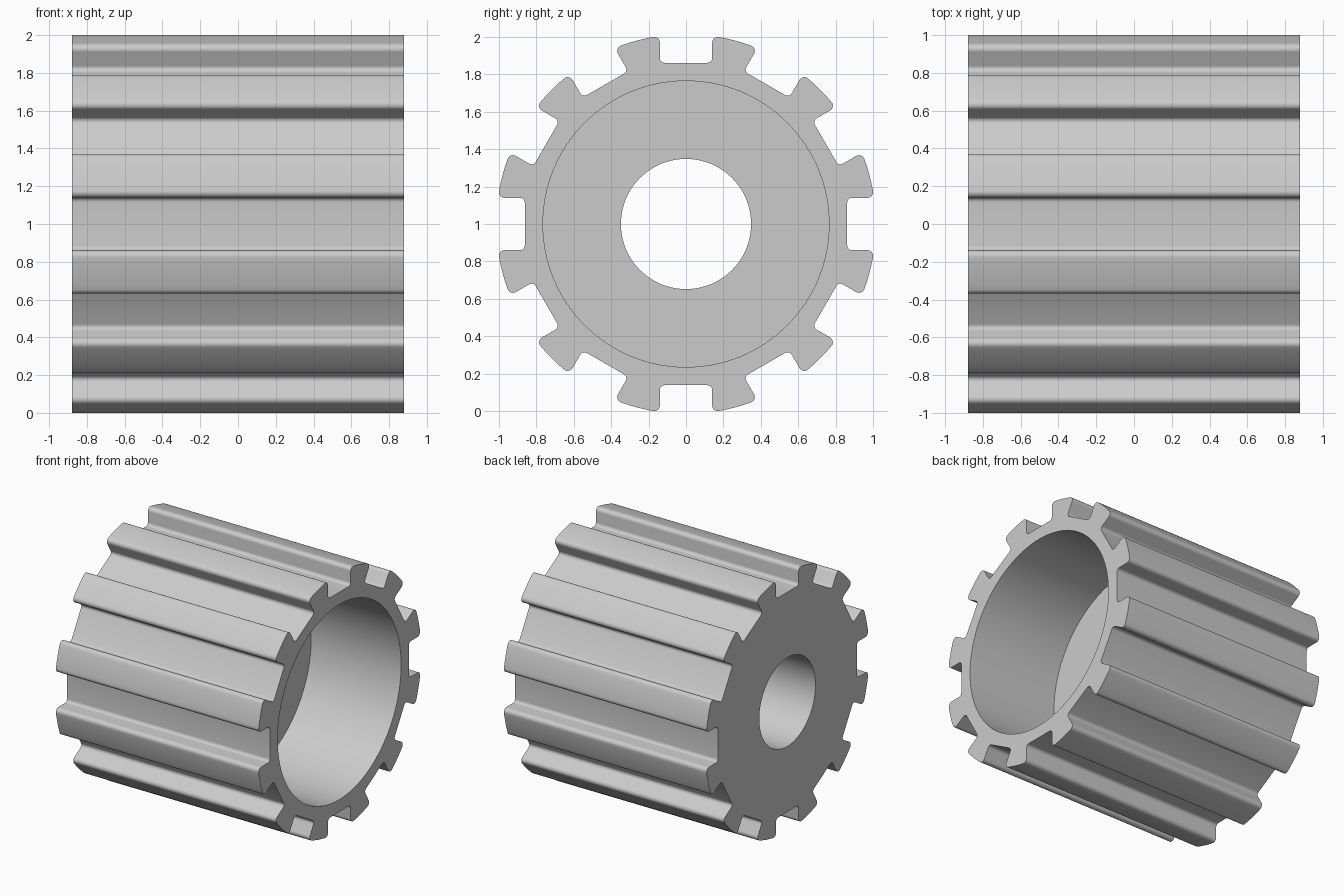
import bpy, bmesh, math
from mathutils import Vector, Matrix

if "Cube" in bpy.data.objects:
    bpy.data.objects.remove(bpy.data.objects["Cube"], do_unlink=True)

HALF_LENGTH = 0.88
TIP_RADIUS = 1.015
SLOT_FLOOR = 0.862
SLOT_HALF = 0.14
FLOOR_FILLET = 0.025
TIP_FILLET = 0.03
TEETH = 12
BORE_RADIUS = 0.348
RECESS_RADIUS = 0.765
RECESS_DEPTH = 0.78

steel = bpy.data.materials.new("plain grey")
steel.use_nodes = True
grey = (0.6, 0.6, 0.6, 1)
steel.diffuse_color = grey
steel.node_tree.nodes["Principled BSDF"].inputs["Base Color"].default_value = grey


def arc(cy, cz, radius, start, end, steps):
    """Points along an arc in the y-z plane."""
    angles = [start + (end - start) * i / steps for i in range(steps + 1)]
    return [Vector((0, cy + radius * math.cos(a), cz + radius * math.sin(a))) for a in angles]


def half_slot():
    """Slot floor corner, straight wall, rounded tip and half the tooth top."""
    quarter = math.pi / 2
    tip_y = SLOT_HALF + TIP_FILLET
    tip_z = math.sqrt((TIP_RADIUS - TIP_FILLET) ** 2 - tip_y ** 2)
    lean = math.atan2(tip_z, tip_y)
    points = arc(SLOT_HALF - FLOOR_FILLET, SLOT_FLOOR + FLOOR_FILLET, FLOOR_FILLET, -quarter, 0, 6)
    points += arc(tip_y, tip_z, TIP_FILLET, math.pi, lean, 7)
    points += arc(0, 0, TIP_RADIUS, lean, quarter - math.pi / TEETH, 4)[1:]
    return points


def cutter(name, radius, x_start, x_end):
    """Round cutter along x."""
    bpy.ops.mesh.primitive_cylinder_add(
        vertices=128, radius=radius, depth=x_end - x_start,
        location=((x_start + x_end) / 2, 0, 1), rotation=(0, math.pi / 2, 0))
    obj = bpy.context.object
    obj.name = name
    obj.hide_render = True
    obj.data.materials.append(steel)
    return obj


# Toothed outline: one mirrored slot repeated around the axis
right = half_slot()
left = [Vector((0, -p.y, p.z)) for p in reversed(right[:-1])]
outline = []
for k in range(TEETH):
    turn = Matrix.Rotation(-2 * math.pi * k / TEETH, 3, 'X')
    outline += [turn @ p for p in left + right]

# Extrude the outline along x
bm = bmesh.new()
base = bm.faces.new([bm.verts.new((-HALF_LENGTH, p.y, p.z + 1)) for p in outline])
extruded = bmesh.ops.extrude_face_region(bm, geom=[base], use_keep_orig=True)
moved = [v for v in extruded["geom"] if isinstance(v, bmesh.types.BMVert)]
bmesh.ops.translate(bm, verts=moved, vec=(2 * HALF_LENGTH, 0, 0))
bmesh.ops.recalc_face_normals(bm, faces=bm.faces)
mesh = bpy.data.meshes.new("toothed_sleeve")
bm.to_mesh(mesh)
bm.free()
mesh.materials.append(steel)
sleeve = bpy.data.objects.new("toothed_sleeve", mesh)
bpy.context.collection.objects.link(sleeve)

# Shaft bore and the wide recess in the right end
cutters = [cutter("bore_cutter", BORE_RADIUS, -1.2, 1.2),
           cutter("recess_cutter", RECESS_RADIUS, HALF_LENGTH - RECESS_DEPTH, 1.2)]
bpy.ops.object.select_all(action='DESELECT')
sleeve.select_set(True)
bpy.context.view_layer.objects.active = sleeve
for tool in cutters:
    mod = sleeve.modifiers.new(tool.name, 'BOOLEAN')
    mod.operation = 'DIFFERENCE'
    mod.solver = 'EXACT'
    mod.object = tool
    bpy.ops.object.modifier_apply(modifier=mod.name)
    bpy.data.objects.remove(tool, do_unlink=True)

bpy.ops.object.shade_smooth_by_angle(angle=math.radians(30))
